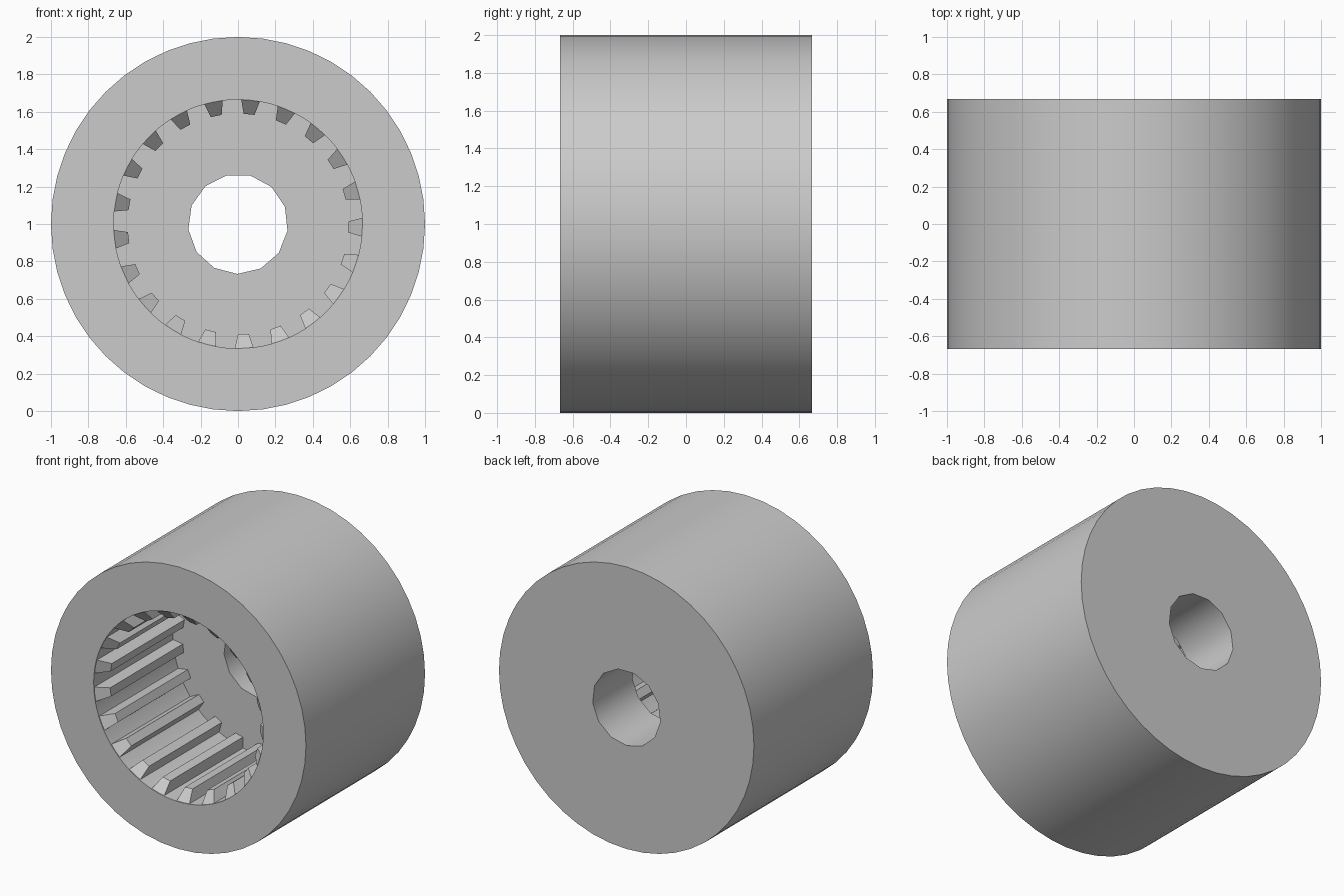
import bpy, bmesh
from math import sin, cos, pi, radians
from mathutils import Vector

cube = bpy.data.objects.get("Cube")
if cube:
    bpy.data.objects.remove(cube)

FRONT, BACK, FLOOR = -0.667, 0.667, 0.222
R_OUT, R_BORE, R_HOLE, R_TIP = 1.0, 0.665, 0.267, 0.59
TEETH = 21
PITCH = 2 * pi / TEETH
PHASE = radians(-1.5)

grey = bpy.data.materials.new("plain grey")
grey.use_nodes = True
grey.diffuse_color = (0.6, 0.6, 0.6, 1)
grey.node_tree.nodes["Principled BSDF"].inputs["Base Color"].default_value = (0.6, 0.6, 0.6, 1)


def polar(radius, angle, y):
    return Vector((radius * cos(angle), y, 1 + radius * sin(angle)))


def ring(bm, radius, y, sides, phase=0.0):
    """Closed loop of edges about the y axis."""
    vs = [bm.verts.new(polar(radius, phase + 2 * pi * i / sides, y)) for i in range(sides)]
    return vs, [bm.edges.new((vs[i - 1], vs[i])) for i in range(sides)]


def wall(bm, a, b):
    """Tube between two rings with equal sides."""
    for i in range(len(a)):
        bm.faces.new((a[i - 1], a[i], b[i], b[i - 1]))


def finish(bm, name):
    bmesh.ops.recalc_face_normals(bm, faces=bm.faces)
    mesh = bpy.data.meshes.new(name)
    bm.to_mesh(mesh)
    bm.free()
    mesh.materials.append(grey)
    obj = bpy.data.objects.new(name, mesh)
    bpy.context.collection.objects.link(obj)
    bpy.ops.object.select_all(action='DESELECT')
    obj.select_set(True)
    bpy.context.view_layer.objects.active = obj
    return obj


# Body: outer drum, blind bore from the front, small hole through the back
bm = bmesh.new()
hole_phase = radians(-90.7)
out_f, out_fe = ring(bm, R_OUT, FRONT, 48)
out_b, out_be = ring(bm, R_OUT, BACK, 48)
bore_f, bore_fe = ring(bm, R_BORE, FRONT, TEETH * 4, PHASE)
bore_b, bore_be = ring(bm, R_BORE, FLOOR, TEETH * 4, PHASE)
hole_f, hole_fe = ring(bm, R_HOLE, FLOOR, 13, hole_phase)
hole_b, hole_be = ring(bm, R_HOLE, BACK, 13, hole_phase)
for a, b in ((out_f, out_b), (bore_f, bore_b), (hole_f, hole_b)):
    wall(bm, a, b)
# Flat front rim, bore floor and back face
for edges in (out_fe + bore_fe, bore_be + hole_fe, out_be + hole_be):
    bmesh.ops.triangle_fill(bm, use_beauty=True, edges=edges, normal=(0, 1, 0))
finish(bm, "socket_body")
bpy.ops.object.shade_smooth_by_angle(angle=radians(30))

# Teeth: tapered splines along the bore with a sloped front end
bm = bmesh.new()
for i in range(TEETH):
    mid = PHASE + i * PITCH
    root, tip = 0.076, 0.05
    section = ((R_BORE + 0.004, -root, 0.003), (R_TIP, -tip, 0.075),
               (R_TIP, tip, 0.075), (R_BORE + 0.004, root, 0.003))
    near = [bm.verts.new(polar(r, mid + a, FRONT + d)) for r, a, d in section]
    far = [bm.verts.new(polar(r, mid + a, FLOOR)) for r, a, d in section]
    bm.faces.new(near)
    wall(bm, near, far)
finish(bm, "bore_teeth")
